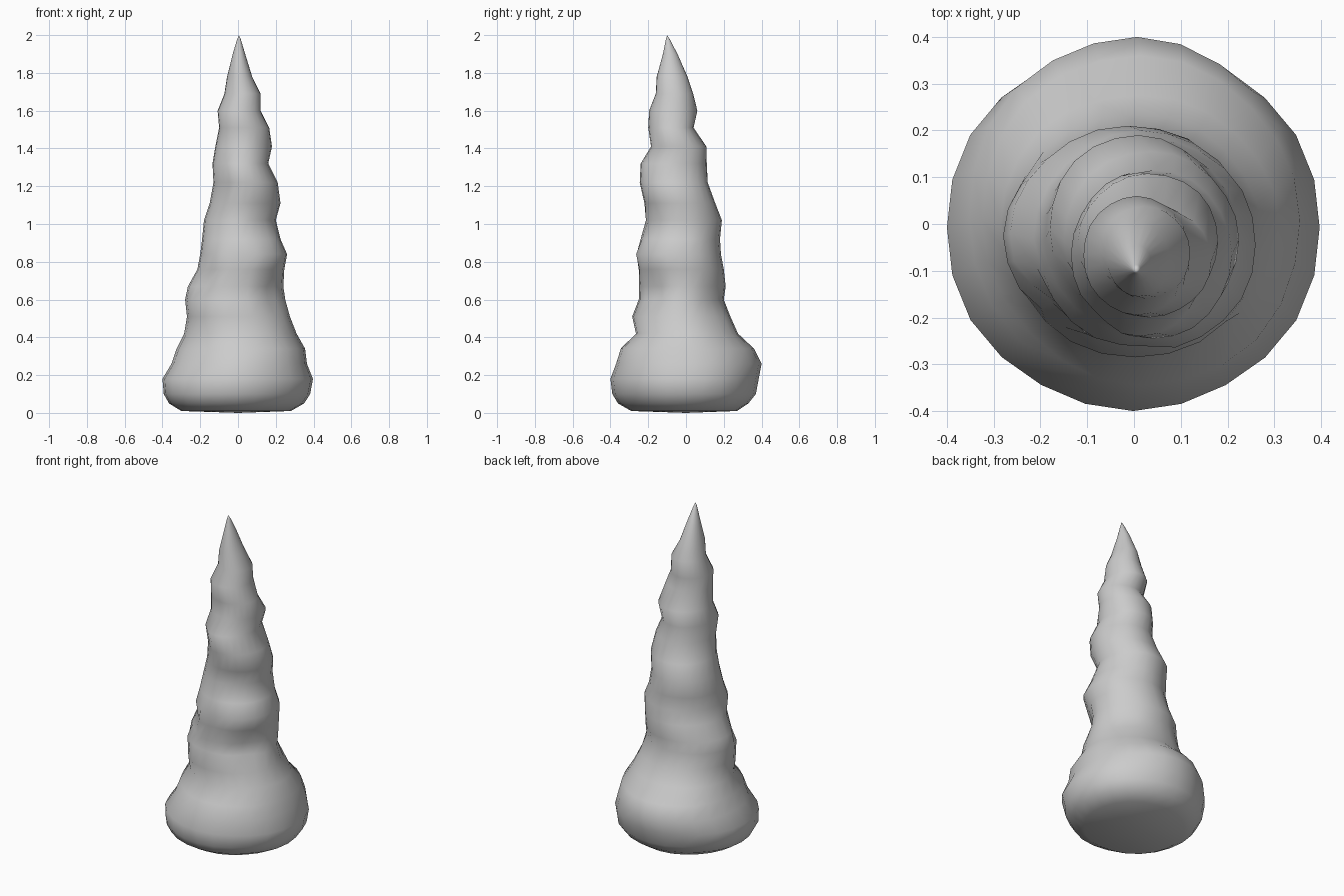
import bpy, bmesh, math
from mathutils import Vector

# Silhouette rings: height, left x, right x, front y, back y
RINGS = [
    (0.01, -.30, .28, -.29, .27), (0.05, -.365, .35, -.36, .33),
    (0.10, -.393, .382, -.39, .37), (0.18, -.40, .397, -.40, .385),
    (0.26, -.352, .365, -.37, .40), (0.34, -.325, .355, -.345, .36),
    (0.42, -.285, .31, -.265, .275), (0.51, -.27, .275, -.285, .235),
    (0.60, -.28, .25, -.25, .20), (0.67, -.265, .24, -.25, .21),
    (0.76, -.215, .245, -.265, .20), (0.84, -.20, .26, -.275, .185),
    (0.92, -.19, .225, -.24, .18), (1.02, -.18, .20, -.212, .19),
    (1.11, -.15, .225, -.22, .155), (1.22, -.13, .21, -.245, .115),
    (1.32, -.135, .16, -.24, .11), (1.41, -.12, .18, -.185, .108),
    (1.51, -.10, .165, -.20, .04), (1.60, -.108, .12, -.195, .06),
    (1.69, -.072, .12, -.16, .038), (1.78, -.058, .075, -.155, .008),
    (1.90, -.028, .038, -.122, -.045), (1.98, -.004, .014, -.106, -.087),
]
# Hollows in the rock: centre, radius, depth
DENTS = [
    ((-.08, -.20, 1.26), .09, .02), ((.02, -.27, .79), .09, .02),
    ((-.20, -.20, .70), .12, .03), ((.20, -.18, .62), .11, .02),
    ((.13, -.17, 1.02), .10, .015), ((.17, .14, .60), .10, .015),
]
SIDES = 24

bm = bmesh.new()
loops = []
for z, left, right, front, back in RINGS:
    cx, cy = (left + right) / 2, (front + back) / 2
    rx, ry = (right - left) / 2, (back - front) / 2
    loop = []
    for i in range(SIDES):
        a = math.tau * i / SIDES
        # gentle lumps that vanish at the four silhouette directions
        k = 1 + 0.025 * math.sin(2 * a) ** 2 * math.sin(9 * z + 2 * a)
        p = Vector((cx + rx * k * math.cos(a), cy + ry * k * math.sin(a), z))
        for c, r, depth in DENTS:
            d = (p - Vector(c)).length / r
            if d < 1:
                inward = Vector((cx - p.x, cy - p.y, 0)).normalized()
                p += inward * depth * (1 - d * d)
        loop.append(bm.verts.new(p))
    loops.append(loop)

# Side walls
for lo, hi in zip(loops, loops[1:]):
    for i in range(SIDES):
        j = (i + 1) % SIDES
        bm.faces.new((lo[i], lo[j], hi[j], hi[i]))

# Pointed tip and underside
tip = bm.verts.new((0.005, -0.10, 2.0))
base = bm.verts.new((0, 0, 0.0))
for i in range(SIDES):
    j = (i + 1) % SIDES
    bm.faces.new((loops[-1][i], loops[-1][j], tip))
    bm.faces.new((loops[0][j], loops[0][i], base))
bmesh.ops.recalc_face_normals(bm, faces=bm.faces)

mesh = bpy.data.meshes.new("stalagmite")
bm.to_mesh(mesh)
bm.free()
mesh.polygons.foreach_set("use_smooth", [True] * len(mesh.polygons))
rock = bpy.data.objects.new("stalagmite", mesh)
bpy.context.collection.objects.link(rock)
